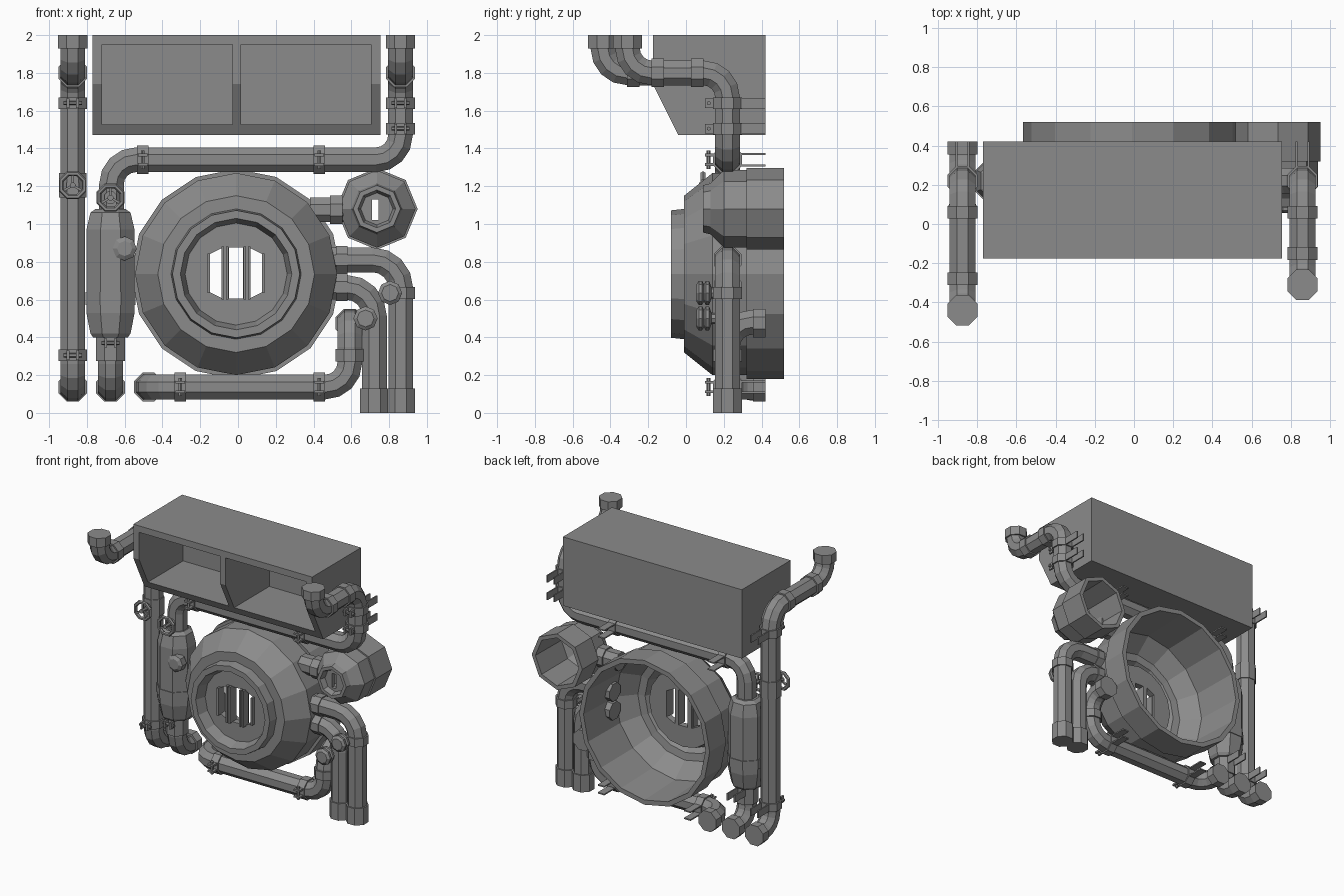
import bpy, bmesh, math
from mathutils import Vector, Matrix

if "Cube" in bpy.data.objects:
    bpy.data.objects.remove(bpy.data.objects["Cube"])

Y0 = 0.22          # depth of the main pipe plane
X, Y, Z = Vector((1, 0, 0)), Vector((0, 1, 0)), Vector((0, 0, 1))
METAL = bpy.data.materials.new('dark_metal')
METAL.diffuse_color = (0.26, 0.26, 0.26, 1)
METAL.use_nodes = True
METAL.node_tree.nodes["Principled BSDF"].inputs["Base Color"].default_value = METAL.diffuse_color


def finish(name, bm):
    bmesh.ops.recalc_face_normals(bm, faces=bm.faces)
    me = bpy.data.meshes.new(name)
    bm.to_mesh(me)
    bm.free()
    me.materials.append(METAL)
    ob = bpy.data.objects.new(name, me)
    bpy.context.collection.objects.link(ob)
    return ob


def skin(bm, rings, closed=False):
    n = len(rings[0])
    pairs = list(zip(rings, rings[1:])) + ([(rings[-1], rings[0])] if closed else [])
    for a, b in pairs:
        for i in range(n):
            j = (i + 1) % n
            bm.faces.new((a[i], a[j], b[j], b[i]))
    if not closed:
        bm.faces.new(rings[0])
        bm.faces.new(rings[-1])


def lathe(name, profile, origin, axis, n=8, off=0.5):
    """Revolve (radius, height) pairs; both ends are capped."""
    q = Vector(axis).to_track_quat('Z', 'Y')
    bm = bmesh.new()
    rings = []
    for r, h in profile:
        rings.append([bm.verts.new(Vector(origin) + q @ Vector((
            r * math.cos(2 * math.pi * (i + off) / n),
            r * math.sin(2 * math.pi * (i + off) / n), h))) for i in range(n)])
    skin(bm, rings)
    return finish(name, bm)


def ring(name, c, axis, w=0.065, r=0.082):
    return lathe(name, [(r, -w / 2), (r, w / 2)], c, axis)


def box(name, c, size):
    bm = bmesh.new()
    bmesh.ops.create_cube(bm, size=1, matrix=Matrix.Translation(c) @ Matrix.Diagonal((*[abs(s) for s in size], 1)))
    return finish(name, bm)


def prism(name, pts, d0, d1, place):
    """Extrude a 2D outline between two depths."""
    bm = bmesh.new()
    skin(bm, [[bm.verts.new(place(u, v, d)) for u, v in pts] for d in (d0, d1)])
    return finish(name, bm)


def pipe(name, pts, r=0.071, bend=0.13, seg=4, n=8):
    """Octagonal tube through points, with rounded elbows."""
    pts = [Vector(p) for p in pts]
    path = [(pts[0], (pts[1] - pts[0]).normalized())]
    for a, p, b in zip(pts, pts[1:], pts[2:]):
        u, v = (p - a).normalized(), (b - p).normalized()
        c = p - u * bend + v * bend
        for k in range(seg + 1):
            t = k / seg * math.pi / 2
            path.append((c - v * bend * math.cos(t) + u * bend * math.sin(t),
                         u * math.cos(t) + v * math.sin(t)))
    path.append((pts[-1], (pts[-1] - pts[-2]).normalized()))
    bm = bmesh.new()
    rings = []
    d0 = path[0][1]
    nrm = Y.copy() if abs(d0.y) < 0.5 else X.copy()
    for p, d in path:
        nrm = d0.rotation_difference(d) @ nrm
        d0 = d
        s = d.cross(nrm)
        rings.append([bm.verts.new(p + r * (nrm * math.cos(a) + s * math.sin(a)))
                      for a in [2 * math.pi * (i + 0.5) / n for i in range(n)]])
    skin(bm, rings)
    return finish(name, bm)


def cut(ob, cutters):
    for c in cutters:
        c.hide_render = True
        m = ob.modifiers.new('cut', 'BOOLEAN')
        m.operation, m.solver, m.object = 'DIFFERENCE', 'EXACT', c
        bpy.context.view_layer.objects.active = ob
        bpy.ops.object.modifier_apply(modifier=m.name)
        bpy.data.objects.remove(c)


def clamp(x, z, axis):
    """Pipe clamp: band, front bolt tabs, two wall straps."""
    c = Vector((x, Y0, z))
    t = axis.cross(Y)
    ring('clamp_band', c, axis, 0.06)
    for s in (-1, 1):
        box('clamp_tab', c + t * s * 0.025 - Y * 0.095, t * 0.014 + Y * 0.05 + axis * 0.05)
        box('clamp_strap', c + t * s * 0.03 + Y * 0.13, t * 0.01 + Y * 0.14 + axis * 0.055)
    lathe('clamp_bolt', [(0.011, -0.048), (0.011, 0.048)], c - Y * 0.1, t, 6)


def handwheel(x, z):
    bm = bmesh.new()
    rings = []
    for i in range(8):
        a = 2 * math.pi * (i + 0.5) / 8
        d = Vector((math.cos(a), 0, math.sin(a)))
        rings.append([bm.verts.new(Vector((x, 0.09, z)) + d * (0.066 + 0.014 * math.cos(b)) + Y * 0.014 * math.sin(b))
                      for b in [k * math.pi / 3 for k in range(6)]])
    skin(bm, rings, closed=True)
    finish('wheel_rim', bm)
    for k in range(3):
        a = math.pi / 2 + k * 2 * math.pi / 3
        lathe('wheel_spoke', [(0.009, 0), (0.009, 0.064)], (x, 0.09, z), (math.cos(a), 0, math.sin(a)), 4)
    lathe('wheel_stem', [(0.016, 0.07), (0.016, 0.14), (0.035, 0.14), (0.035, 0.2)], (x, 0, z), Y)


def knob(x, z):
    lathe('valve_knob', [(0.045, 0.055), (0.064, 0.068), (0.064, 0.085), (0.045, 0.095),
                         (0.064, 0.105), (0.064, 0.122), (0.03, 0.135), (0.03, 0.21)], (x, 0, z), Y, 8, 0)


# Open-fronted hopper with two bays
hopper = prism('hopper', [(-0.175, 2.0), (-0.175, 1.74), (-0.04, 1.47), (0.42, 1.47), (0.42, 2.0)],
               -0.77, 0.755, lambda u, v, d: (d, u, v))
cut(hopper, [box('bay_cut', ((a + b) / 2, -0.07, 1.738), (b - a, 0.86, 0.424))
             for a, b in ((-0.72, -0.03), (0.015, 0.705))])

# Large hollow drum with vent slots
drum = lathe('drum', [(0.01, 0.0), (0.27, 0.0), (0.295, -0.08), (0.337, -0.08), (0.345, -0.01), (0.415, -0.01),
                      (0.535, 0.14), (0.535, 0.32), (0.556, 0.32), (0.556, 0.52), (0.52, 0.52), (0.505, 0.15),
                      (0.4, 0.03), (0.345, 0.02), (0.315, -0.04), (0.29, 0.05), (0.01, 0.05)],
             (-0.01, 0, 0.735), Y, 16, 0)
front = lambda u, v, d: (u - 0.01, d, v + 0.74)
side_slot = [(0.07, -0.135), (0.14, -0.1), (0.14, 0.1), (0.07, 0.135)]
mid_slot = [(-0.037, -0.135), (0.037, -0.135), (0.037, 0.135), (-0.037, 0.135)]
cut(drum, [prism('slot_cut', o, -0.2, 0.2, front)
           for o in (side_slot, mid_slot, [(-u, v) for u, v in side_slot])])
for s in (-1, 1):
    for u in (0.046, 0.07):
        box('vent_bar', (s * u - 0.01, 0.0, 0.74), (0.014, 0.06, 0.28))
    box('vent_edge', (s * 0.144 - 0.01, 0.0, 0.74), (0.014, 0.06, 0.21))

# Small octagonal drum and its connecting stub
small = lathe('small_drum', [(0.01, 0.13), (0.085, 0.13), (0.1, 0.09), (0.125, 0.09), (0.135, 0.13), (0.205, 0.2),
                             (0.205, 0.32), (0.216, 0.32), (0.216, 0.52), (0.185, 0.52), (0.18, 0.21),
                             (0.12, 0.16), (0.01, 0.16)], (0.735, 0, 1.08), Y, 8, 0)
cut(small, [box('slot_cut', (0.727, 0.15, 1.075), (0.036, 0.3, 0.11))])
pipe('drum_stub', [(0.38, 0.25, 1.075), (0.57, 0.25, 1.075)])
ring('stub_collar', (0.52, 0.25, 1.075), X)

# Left riser
pipe('left_riser', [(-0.875, 0.42, 0.13), (-0.875, Y0, 0.13), (-0.875, Y0, 1.8),
                    (-0.875, -0.44, 1.8), (-0.875, -0.44, 2.0)])
# Right riser, crossing over to the tank
pipe('crossover_pipe', [(0.86, -0.31, 2.0), (0.86, -0.31, 1.8), (0.86, Y0, 1.8), (0.86, Y0, 1.34),
                        (-0.67, Y0, 1.34), (-0.67, Y0, 1.0)])
for x, y in ((-0.875, -0.44), (0.86, -0.31)):
    ring('outlet_collar', (x, y, 1.965), Z, 0.07, 0.084)
    ring('elbow_collar', (x, y + 0.16, 1.8), Y)
    ring('elbow_collar', (x, 0.06, 1.8), Y)
ring('riser_collar', (-0.875, Y0, 1.205), Z, 0.13, 0.078)

# Pressure tank and drain
lathe('tank', [(0.1, 0.4), (0.115, 0.42), (0.138, 0.53), (0.138, 0.57), (0.144, 0.57), (0.144, 0.64), (0.138, 0.64),
               (0.138, 0.97), (0.115, 1.06), (0.085, 1.08)], (-0.675, Y0, 0), Z)
pipe('tank_drain', [(-0.675, Y0, 0.45), (-0.675, Y0, 0.13), (-0.675, 0.42, 0.13)])
ring('drain_collar', (-0.675, Y0, 0.34), Z, 0.13)

# Bottom pipe
pipe('bottom_pipe', [(-0.475, 0.42, 0.137), (-0.475, Y0, 0.137), (0.592, Y0, 0.137),
                     (0.592, Y0, 0.48), (0.592, 0.42, 0.48)])
ring('bottom_collar', (0.592, Y0, 0.305), Z)

# Wall collars where pipes run back
for x, z in ((-0.875, 0.135), (-0.675, 0.135), (-0.475, 0.137), (0.592, 0.475)):
    ring('wall_collar', (x, 0.388, z), Y, 0.065)

# Two drum outlets running to the floor
for x, z in ((0.862, 0.81), (0.722, 0.665)):
    pipe('drum_outlet', [(0.45, Y0, z), (x, Y0, z), (x, Y0, 0)], bend=0.15)
    ring('floor_collar', (x, Y0, 0.065), Z, 0.13)
    ring('outlet_ring', (0.55, Y0, z), X, 0.06, 0.079)
ring('outlet_ring', (0.862, Y0, 0.635), Z)

# Clamps, hand wheels and knobs
for x, z, axis in ((-0.875, 1.64, Z), (-0.875, 0.305, Z), (0.86, 1.64, Z), (0.86, 1.505, Z), (-0.675, 0.37, Z),
                   (-0.505, 1.34, X), (0.43, 1.34, X), (-0.305, 0.137, X), (0.43, 0.137, X)):
    clamp(x, z, axis)
for x, z in ((-0.875, 1.205), (-0.675, 1.14)):
    handwheel(x, z)
for x, z in ((0.805, 0.635), (0.675, 0.5)):
    knob(x, z)
# Tank gauge
lathe('tank_gauge', [(0.04, 0.075), (0.064, 0.09), (0.064, 0.14)], (-0.6, 0, 0.87), Y, 8, 0)
